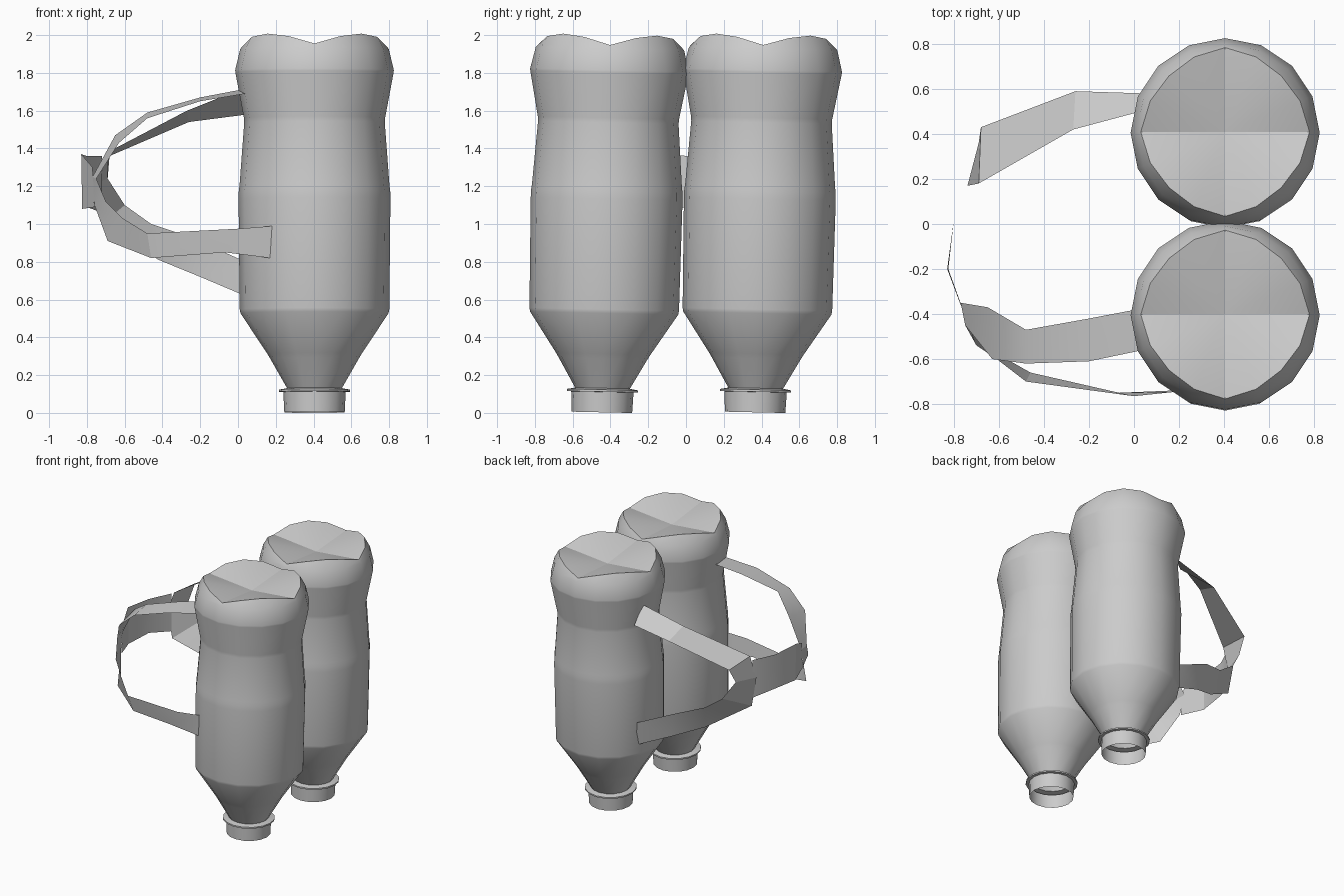
import bpy, bmesh
from math import sin, cos, pi, radians
from mathutils import Matrix

if "Cube" in bpy.data.objects:
    bpy.data.objects.remove(bpy.data.objects["Cube"])

SIDES = 16

# Bottle profile (radius, height): mouth, collar, neck, shoulder, body, waist, base
PROFILE = [(.160, 0), (.165, .108), (.188, .109), (.188, .120), (.145, .128),
           (.235, .285), (.250, .310), (.392, .525), (.396, .545), (.402, 1.13),
           (.401, 1.17), (.397, 1.20), (.372, 1.535), (.374, 1.56),
           (.419, 1.80), (.420, 1.812), (.393, 1.925)]


def finish(bm, name, angle):
    mesh = bpy.data.meshes.new(name)
    bm.to_mesh(mesh)
    bm.free()
    ob = bpy.data.objects.new(name, mesh)
    bpy.context.collection.objects.link(ob)
    bpy.ops.object.select_all(action='DESELECT')
    bpy.context.view_layer.objects.active = ob
    ob.select_set(True)
    bpy.ops.object.shade_smooth_by_angle(angle=radians(angle))
    return ob


def bottle(name, x, y):
    bm = bmesh.new()

    def ring(fn):
        return [bm.verts.new(fn(k)) for k in range(SIDES)]

    def polar(r, k, z):
        a = 2 * pi * k / SIDES
        return (r * cos(a), r * sin(a), z)

    rings = [ring(lambda k, r=r, z=z: polar(r, k, z)) for r, z in PROFILE]

    # Four-lobed base: rim dips at every fourth vertex
    def lobe(k):
        r, z = [(.375, 1.945), (.36, 1.985), (.352, 2.0), (.36, 1.985)][k % 4]
        return polar(r, k, z)
    rings.append(ring(lobe))
    for a, b in zip(rings, rings[1:]):
        for k in range(SIDES):
            n = (k + 1) % SIDES
            bm.faces.new((a[k], a[n], b[n], b[k]))
    centre = bm.verts.new((0, 0, 1.91))
    for k in range(SIDES):
        bm.faces.new((rings[-1][k], rings[-1][(k + 1) % SIDES], centre))

    # Slight lean toward +y
    bm.transform(Matrix.Translation((x, y, .003)) @ Matrix.Rotation(-.022, 4, 'X'))
    return finish(bm, name, 28)


def ribbon(name, stations):
    # Flat strap through pairs of edge points
    bm = bmesh.new()
    pairs = [(bm.verts.new(s[:3]), bm.verts.new(s[3:])) for s in stations]
    for (a, b), (c, d) in zip(pairs, pairs[1:]):
        bm.faces.new((a, b, d, c))
    return finish(bm, name, 25)


# The pair of upturned bottles
bottle("front_bottle", .405, -.445)
bottle("back_bottle", .405, .366)

# Shoulder straps: inner edge, outer edge
ribbon("front_shoulder_strap", [
    (.01, -.38, 1.71, .04, -.56, 1.69),
    (-.20, -.42, 1.67, -.20, -.61, 1.65),
    (-.48, -.47, 1.59, -.48, -.62, 1.56),
    (-.65, -.37, 1.47, -.63, -.60, 1.43),
    (-.77, -.35, 1.25, -.75, -.45, 1.24),
    (-.76, -.39, 1.10, -.70, -.54, 1.12),
    (-.69, -.53, .91, -.61, -.60, 1.03),
    (-.46, -.66, .82, -.48, -.70, .95),
    (-.07, -.75, .85, 0, -.765, .975),
    (.17, -.74, .82, .19, -.745, .99)])
ribbon("back_shoulder_strap", [
    (.03, .50, 1.72, .05, .58, 1.58),
    (-.27, .42, 1.60, -.26, .59, 1.54),
    (-.69, .18, 1.38, -.68, .43, 1.36),
    (-.74, .17, 1.22, -.69, .36, 1.24),
    (-.72, .20, 1.0, -.60, .40, 1.10),
    (-.42, .36, .81, -.46, .42, 1.0),
    (-.20, .47, .72, -.25, .52, .93),
    (.06, .54, .61, .04, .56, .80)])

# Chest band joining the two straps
ribbon("chest_band", [
    (-.72, .19, 1.36, -.72, .19, 1.06),
    (-.80, .02, 1.36, -.80, .02, 1.09),
    (-.83, -.20, 1.37, -.825, -.20, 1.08),
    (-.77, -.36, 1.30, -.76, -.38, 1.09)])
